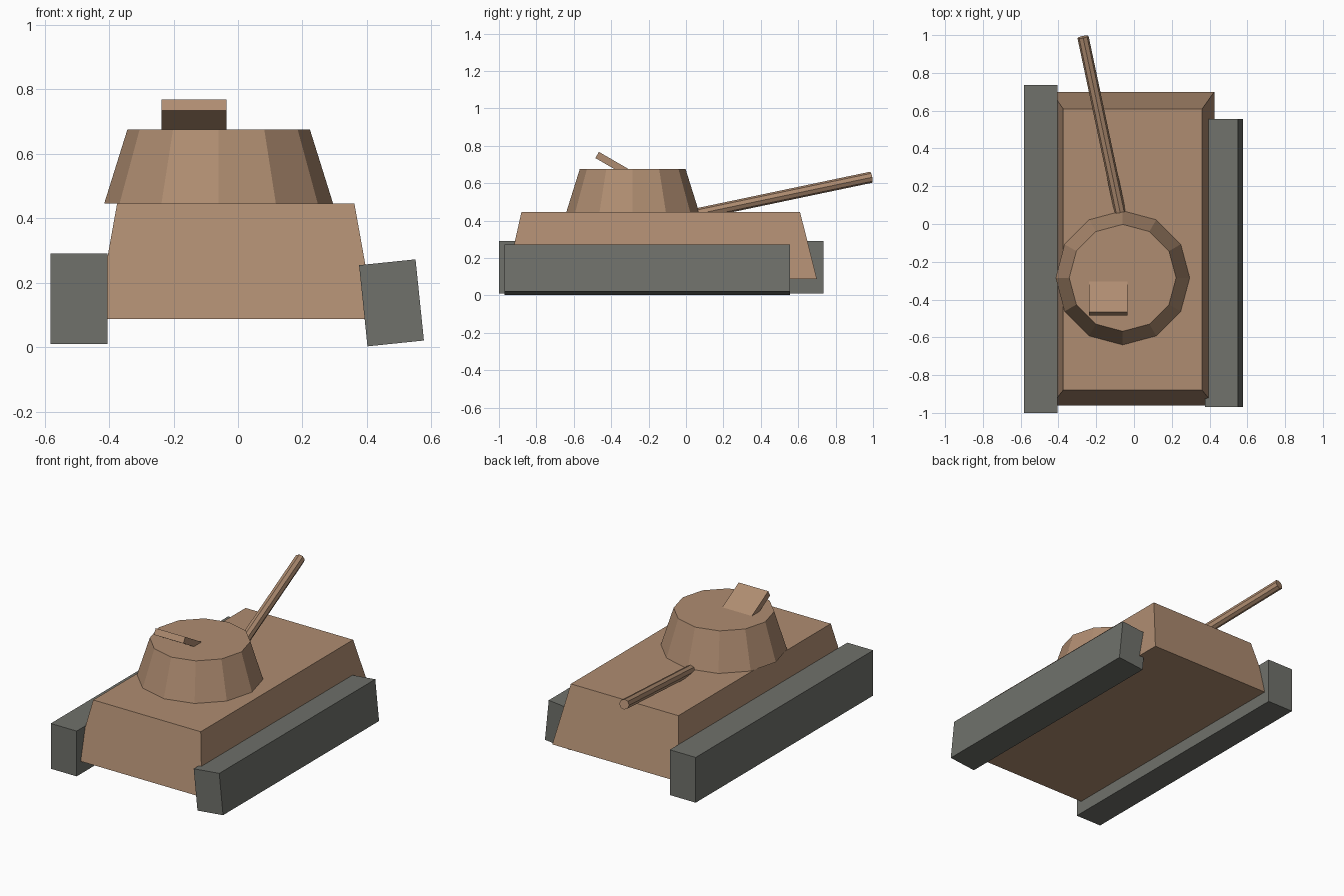
import bpy, bmesh
from math import radians
from mathutils import Vector, Matrix

cube = bpy.data.objects.get("Cube")
if cube:
    bpy.data.objects.remove(cube, do_unlink=True)


def make_material(name, color):
    mat = bpy.data.materials.new(name)
    mat.use_nodes = True
    mat.diffuse_color = color
    mat.node_tree.nodes["Principled BSDF"].inputs["Base Color"].default_value = color
    return mat


tan = make_material("tan armour", (0.43, 0.265, 0.165, 1))
grey = make_material("track grey", (0.16, 0.165, 0.147, 1))


def finish(name, bm, mat):
    mesh = bpy.data.meshes.new(name)
    bmesh.ops.recalc_face_normals(bm, faces=bm.faces)
    bm.to_mesh(mesh)
    bm.free()
    mesh.materials.append(mat)
    obj = bpy.data.objects.new(name, mesh)
    bpy.context.collection.objects.link(obj)
    return obj


def box(name, center, size, mat, axis="X", angle=0):
    bm = bmesh.new()
    bmesh.ops.create_cube(bm, size=1)
    bm.transform(Matrix.Translation(center)
                 @ Matrix.Rotation(radians(angle), 4, axis)
                 @ Matrix.Diagonal((*size, 1)))
    return finish(name, bm, mat)


def cone(name, start, end, r1, r2, sides, mat):
    start, end = Vector(start), Vector(end)
    axis = end - start
    bm = bmesh.new()
    bmesh.ops.create_cone(bm, cap_ends=True, segments=sides,
                          radius1=r1, radius2=r2, depth=axis.length)
    turn = axis.to_track_quat("Z", "Y").to_matrix().to_4x4()
    bm.transform(Matrix.Translation((start + end) / 2) @ turn)
    return finish(name, bm, mat)


# Hull: a box that narrows towards the deck
bm = bmesh.new()
bmesh.ops.create_cube(bm, size=2)
for v in bm.verts:
    if v.co.z > 0:
        v.co = (-0.007 + 0.368 * v.co.x, -0.135 + 0.745 * v.co.y, 0.445)
    else:
        v.co = (-0.007 + 0.432 * v.co.x, -0.13 + 0.83 * v.co.y, 0.088)
finish("hull", bm, tan)

# Tracks: the left one is shorter and leans inwards
box("right_track", (-0.493, -0.132, 0.15), (0.177, 1.735, 0.28), grey)
box("left_track", (0.476, -0.207, 0.1375), (0.176, 1.525, 0.253), grey, "Y", -5.9)

# Turret, angled gun and tilted hatch
cone("turret", (-0.06, -0.285, 0.445), (-0.06, -0.285, 0.675), 0.355, 0.283, 12, tan)
cone("gun_barrel", (-0.039, -0.1, 0.403), (-0.27, 0.99, 0.632), 0.03, 0.03, 8, tan)
box("hatch", (-0.136, -0.385, 0.699), (0.202, 0.208, 0.038), tan, "X", -30)
